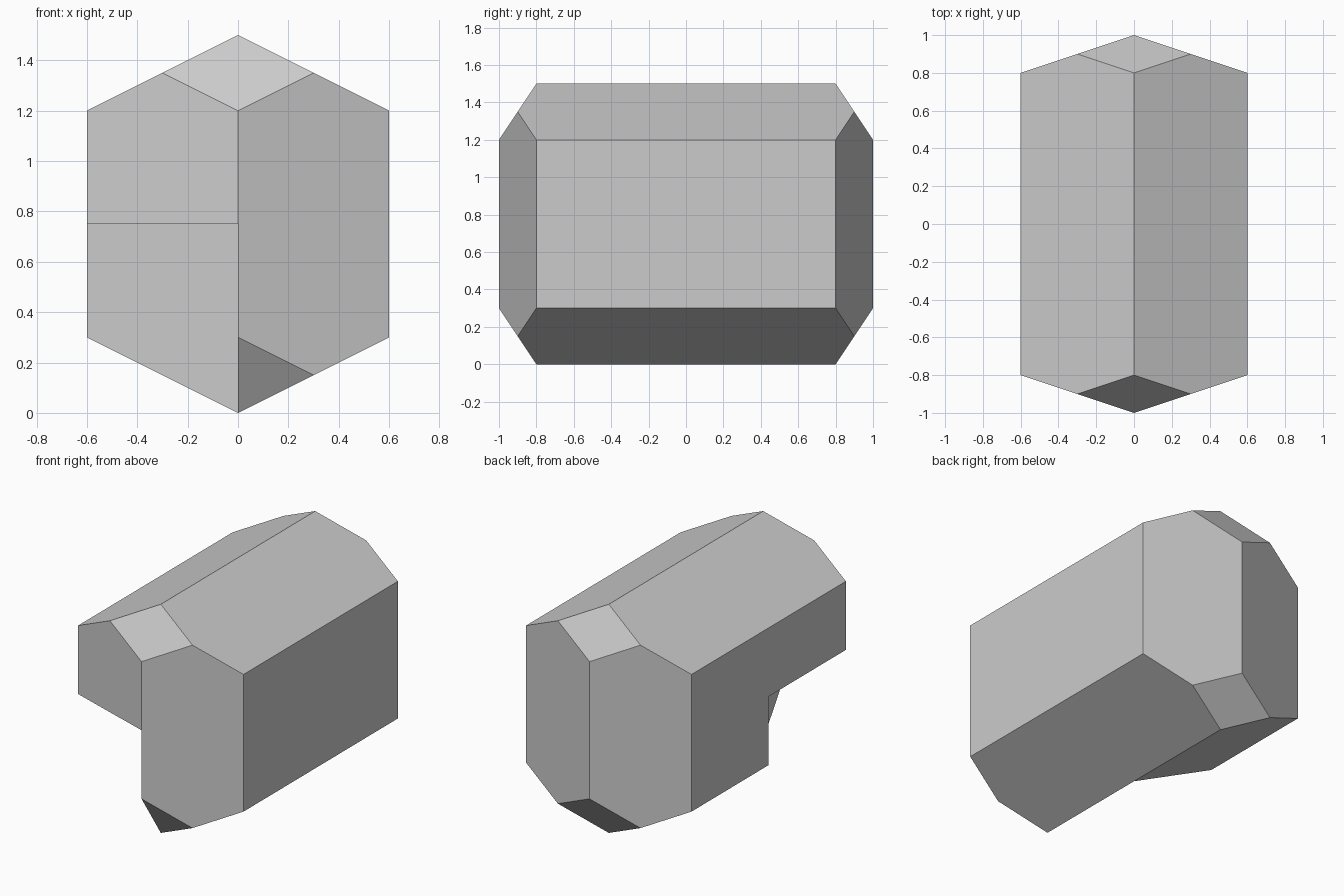
import bpy
import bmesh
from mathutils import Vector

if "Cube" in bpy.data.objects:
    bpy.data.objects.remove(bpy.data.objects["Cube"])

CENTRE = Vector((0, 0, 0.75))

grey = bpy.data.materials.new("light grey")
grey.use_nodes = True
colour = (0.6, 0.6, 0.6, 1)
grey.diffuse_color = colour
grey.node_tree.nodes["Principled BSDF"].inputs["Base Color"].default_value = colour


def make_box(name, low, high):
    """Axis-aligned box between two corners, returned as an object and its bmesh."""
    bm = bmesh.new()
    bmesh.ops.create_cube(bm, size=1)
    size, middle = high - low, (low + high) / 2
    for v in bm.verts:
        v.co = middle + Vector(a * b for a, b in zip(v.co, size))
    mesh = bpy.data.meshes.new(name)
    obj = bpy.data.objects.new(name, mesh)
    bpy.context.collection.objects.link(obj)
    mesh.materials.append(grey)
    return obj, bm


def slice_off(bm, point, normal):
    """Cut away everything beyond a plane and close the opening."""
    geom = bm.verts[:] + bm.edges[:] + bm.faces[:]
    cut = bmesh.ops.bisect_plane(bm, geom=geom, dist=1e-5, plane_co=point,
                                 plane_no=normal, clear_outer=True)
    edges = [e for e in cut["geom_cut"] if isinstance(e, bmesh.types.BMEdge)]
    bmesh.ops.contextual_create(bm, geom=edges)


# Body: a box with every end and roof edge sliced to a ridge
half = Vector((0.6, 1, 0.75))
body, bm = make_box("faceted_body", CENTRE - half, CENTRE + half)
for a in (-1, 1):
    for b in (-1, 1):
        slice_off(bm, CENTRE + Vector((0, b, 0)), Vector((a, 3 * b, 0)))
        slice_off(bm, CENTRE + Vector((0, 0, 0.75 * b)), Vector((a, 0, 2 * b)))
        slice_off(bm, CENTRE + Vector((0, a, 0.45 * b)), Vector((0, 3 * a, 2 * b)))
bmesh.ops.remove_doubles(bm, verts=bm.verts, dist=1e-4)
bmesh.ops.recalc_face_normals(bm, faces=bm.faces)
bm.to_mesh(body.data)
bm.free()

# Notch: remove the lower front octant on the -x side
cutter, bm = make_box("notch_cutter", Vector((-2, -2, -2)), CENTRE)
bm.to_mesh(cutter.data)
bm.free()
cutter.hide_render = True
notch = body.modifiers.new("notch", "BOOLEAN")
notch.operation = "DIFFERENCE"
notch.solver = "EXACT"
notch.object = cutter
bpy.context.view_layer.objects.active = body
bpy.ops.object.modifier_apply(modifier=notch.name)
bpy.data.objects.remove(cutter)
